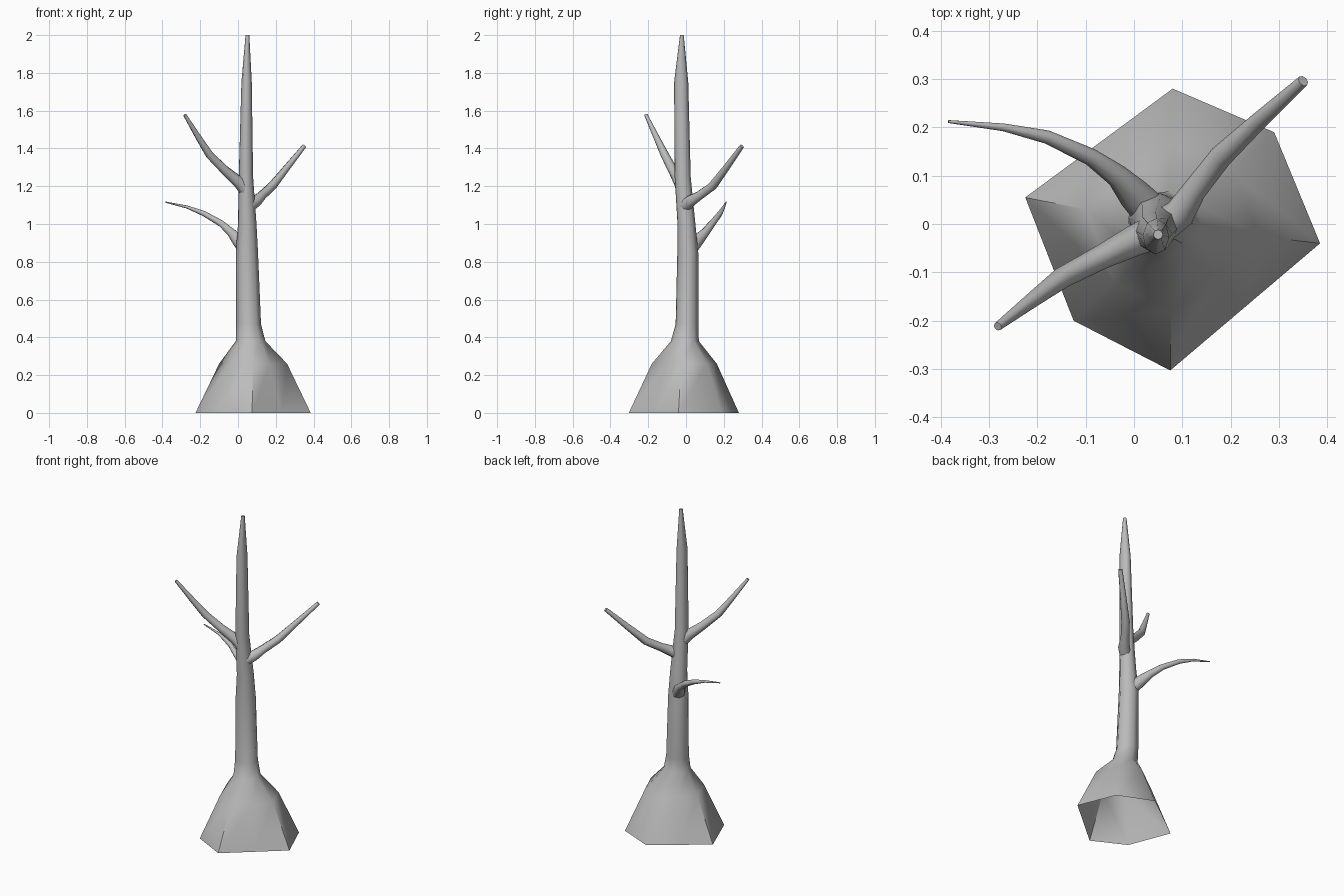
import bpy, bmesh, math
from mathutils import Vector

if "Cube" in bpy.data.objects:
    bpy.data.objects.remove(bpy.data.objects["Cube"])

bark = bpy.data.materials.new("bark_grey")
bark.diffuse_color = (0.5, 0.5, 0.5, 1)
bark.use_nodes = True
bark.node_tree.nodes["Principled BSDF"].inputs["Base Color"].default_value = bark.diffuse_color


def skin(name, rings, cap_start, cap_end, angle):
    """Join equal-sized rings of points into a smooth tube."""
    bm = bmesh.new()
    loops = [[bm.verts.new(p) for p in ring] for ring in rings]
    n = len(loops[0])
    for a, b in zip(loops, loops[1:]):
        for i in range(n):
            j = (i + 1) % n
            bm.faces.new((a[i], a[j], b[j], b[i]))
    if cap_start:
        bm.faces.new(loops[0][::-1])
    if cap_end:
        bm.faces.new(loops[-1])
    mesh = bpy.data.meshes.new(name)
    bm.to_mesh(mesh)
    bm.free()
    mesh.materials.append(bark)
    ob = bpy.data.objects.new(name, mesh)
    bpy.context.collection.objects.link(ob)
    bpy.ops.object.select_all(action='DESELECT')
    ob.select_set(True)
    bpy.context.view_layer.objects.active = ob
    bpy.ops.object.shade_smooth_by_angle(angle=math.radians(angle))
    return ob


# Trunk: eight-sided, open underneath, flaring to an uneven six-cornered foot
foot = [(0.385, -0.04), (0.29, 0.19), (0.08, 0.28), (-0.0725, 0.1675),
        (-0.225, 0.055), (-0.125, -0.20), (0.075, -0.303), (0.23, -0.1715)]
centre = Vector((0.08, -0.005))
rings = []
for z, s in ((0, 1), (0.26, 0.59)):
    rings.append([(*(centre + (Vector(p) - centre) * s), z) for p in foot])
# height, left, right, front, back
sections = [
    (0.38, -0.012, 0.145, -0.080, 0.068),
    (0.47, -0.012, 0.122, -0.055, 0.066),
    (0.85, -0.012, 0.106, -0.046, 0.065),
    (1.00, 0.000, 0.098, -0.045, 0.050),
    (1.25, 0.004, 0.080, -0.060, 0.025),
    (1.75, 0.018, 0.073, -0.063, 0.012),
    (2.00, 0.040, 0.060, -0.032, -0.012),
]
for z, x0, x1, y0, y1 in sections:
    ring = []
    for i in range(8):
        a = math.radians(45 * i - 4)
        ring.append(((x0 + x1) / 2 + (x1 - x0) / 2 * math.cos(a),
                     (y0 + y1) / 2 + (y1 - y0) / 2 * math.sin(a), z))
    rings.append(ring)
skin("trunk", rings, False, True, 60)


def branch(name, path, sides=8):
    """Tapered tube along (x, y, z, radius) points."""
    pts = [Vector(p[:3]) for p in path]
    rings = []
    for i, p in enumerate(pts):
        t = (pts[min(i + 1, len(pts) - 1)] - pts[max(i - 1, 0)]).normalized()
        u = t.cross(Vector((0, 0, 1))).normalized()
        v = u.cross(t)
        rings.append([p + path[i][3] * (u * math.cos(k * math.tau / sides)
                      - v * math.sin(k * math.tau / sides))
                      for k in range(sides)][::-1])
    skin(name, rings, True, True, 60)


# Branches, each starting inside the trunk
branch("low_branch", [
    (0.045, 0.015, 0.86, 0.040), (0.00, 0.062, 0.915, 0.034),
    (-0.035, 0.100, 0.955, 0.024), (-0.09, 0.139, 1.003, 0.018),
    (-0.18, 0.180, 1.055, 0.014), (-0.27, 0.200, 1.090, 0.008),
    (-0.384, 0.212, 1.116, 0.003)])
branch("left_branch", [
    (0.04, -0.018, 1.18, 0.036), (0.00, -0.035, 1.225, 0.032),
    (-0.07, -0.070, 1.285, 0.025), (-0.15, -0.112, 1.365, 0.022),
    (-0.21, -0.157, 1.460, 0.016), (-0.282, -0.212, 1.578, 0.009)])
branch("right_branch", [
    (0.05, -0.010, 1.09, 0.036), (0.095, 0.022, 1.120, 0.032),
    (0.125, 0.070, 1.150, 0.025), (0.18, 0.140, 1.200, 0.024),
    (0.26, 0.215, 1.300, 0.018), (0.350, 0.296, 1.412, 0.012)])
